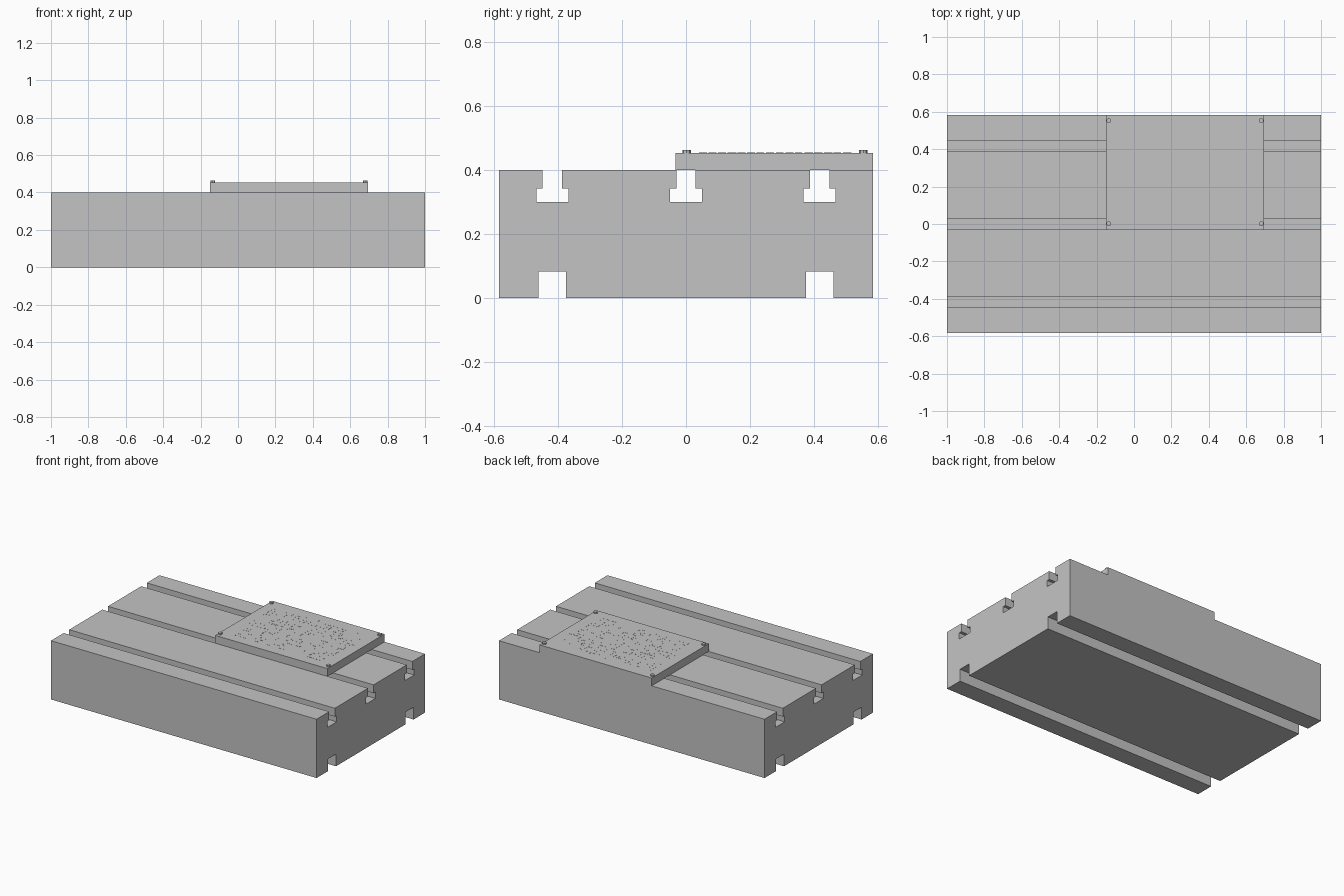
import bpy
import bmesh
import random
from mathutils import Matrix

if "Cube" in bpy.data.objects:
    bpy.data.objects.remove(bpy.data.objects["Cube"], do_unlink=True)

# Single machined metal colour
GREY = (0.55, 0.55, 0.55, 1)
metal = bpy.data.materials.new("machined grey")
metal.use_nodes = True
metal.diffuse_color = GREY
metal.node_tree.nodes["Principled BSDF"].inputs["Base Color"].default_value = GREY


def finish(name, bm):
    bmesh.ops.recalc_face_normals(bm, faces=bm.faces)
    mesh = bpy.data.meshes.new(name)
    bm.to_mesh(mesh)
    bm.free()
    mesh.materials.append(metal)
    obj = bpy.data.objects.new(name, mesh)
    bpy.context.collection.objects.link(obj)
    return obj


def add_box(bm, low, high):
    size = [b - a for a, b in zip(low, high)]
    middle = [(a + b) / 2 for a, b in zip(low, high)]
    matrix = Matrix.Translation(middle) @ Matrix.Diagonal((*size, 1))
    bmesh.ops.create_cube(bm, size=1, matrix=matrix)


# Table: one cross-section with T-slots above and keyways below, extruded along x
HALF_X, HALF_Y, TOP = 1.0, 0.583, 0.4
SLOT_FLOOR, SLOT_LEDGE = 0.3, 0.343
NECK, WIDE = 0.03, 0.05
KEY_IN, KEY_OUT, KEY_TOP = 0.374, 0.46, 0.083

section = [(-HALF_Y, 0)]
for a, b in ((-KEY_OUT, -KEY_IN), (KEY_IN, KEY_OUT)):
    section += [(a, 0), (a, KEY_TOP), (b, KEY_TOP), (b, 0)]
section += [(HALF_Y, 0), (HALF_Y, TOP)]
for c in (0.417, 0, -0.417):
    half = [(NECK, TOP), (NECK, SLOT_LEDGE), (WIDE, SLOT_LEDGE), (WIDE, SLOT_FLOOR)]
    section += [(c + y, z) for y, z in half]
    section += [(c - y, z) for y, z in reversed(half)]
section.append((-HALF_Y, TOP))

bm = bmesh.new()
face = bm.faces.new([bm.verts.new((-HALF_X, y, z)) for y, z in section])
swept = bmesh.ops.extrude_face_region(bm, geom=[face], use_keep_orig=True)
moved = [v for v in swept["geom"] if isinstance(v, bmesh.types.BMVert)]
bmesh.ops.translate(bm, verts=moved, vec=(2 * HALF_X, 0, 0))
finish("slotted_table", bm)

# Circuit board lying on the table
BOARD_TOP = 0.453
bm = bmesh.new()
add_box(bm, (-0.15, -0.032, TOP), (0.695, HALF_Y, BOARD_TOP))
finish("circuit_board", bm)

# Screw heads at the board corners
for side, x in (("right", -0.135), ("left", 0.68)):
    for end, y in (("front", 0.002), ("back", 0.553)):
        bm = bmesh.new()
        bmesh.ops.create_cone(bm, cap_ends=True, segments=8, radius1=0.013, radius2=0.013,
                              depth=0.02, matrix=Matrix.Translation((x, y, BOARD_TOP)))
        finish(f"screw_{end}_{side}", bm)

# Very thin, broken copper traces across the board
random.seed(4)
bm = bmesh.new()
STEP, WIDTH, HEIGHT = 0.03, 0.004, 0.0008
for i in range(24):
    for j in range(16):
        if random.random() < 0.45:
            continue
        x, y = -0.08 + i * STEP, 0.04 + j * STEP
        run = random.uniform(0.4, 0.9) * STEP
        dx, dy = (run, WIDTH) if random.random() < 0.5 else (WIDTH, run)
        add_box(bm, (x, y, BOARD_TOP), (x + dx, y + dy, BOARD_TOP + HEIGHT))
finish("board_traces", bm)
